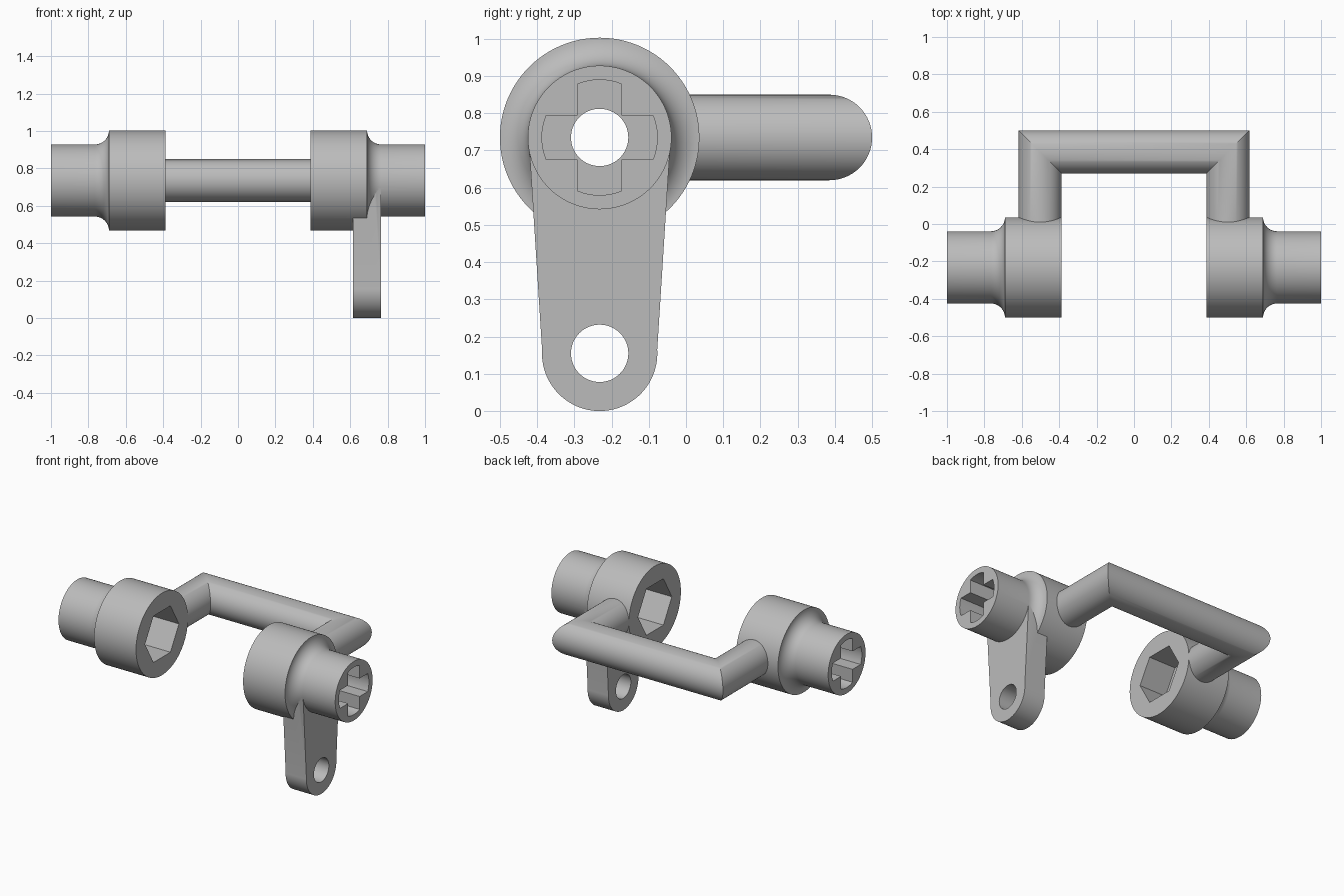
import bpy, bmesh, math

if "Cube" in bpy.data.objects:
    bpy.data.objects.remove(bpy.data.objects["Cube"])

CY, CZ = -0.232, 0.735          # hub axis (runs along x)
HUB_R, NECK_R, BORE_R = 0.268, 0.193, 0.077
IN_X, STEP_X, OUT_X = 0.387, 0.69, 1.0
SEG = 96

grey = bpy.data.materials.new("light grey")
grey.diffuse_color = (0.5, 0.5, 0.5, 1)
grey.use_nodes = True
grey.node_tree.nodes["Principled BSDF"].inputs["Base Color"].default_value = grey.diffuse_color


def loft(name, rings):
    """Skin a list of equal-length closed rings and cap both ends."""
    bm = bmesh.new()
    vs = [[bm.verts.new(p) for p in ring] for ring in rings]
    n = len(rings[0])
    for a, b in zip(vs, vs[1:]):
        for i in range(n):
            j = (i + 1) % n
            bm.faces.new((a[i], a[j], b[j], b[i]))
    bm.faces.new(vs[0])
    bm.faces.new(vs[-1])
    bmesh.ops.recalc_face_normals(bm, faces=bm.faces)
    me = bpy.data.meshes.new(name)
    bm.to_mesh(me)
    bm.free()
    me.materials.append(grey)
    ob = bpy.data.objects.new(name, me)
    bpy.context.collection.objects.link(ob)
    return ob


def prism(name, outline, x0, x1):
    return loft(name, [[(x, y, z) for y, z in outline] for x in (x0, x1)])


def arc(r, a0, a1, n, cz=CZ):
    """Arc in the y-z plane, angles in radians, both ends included."""
    return [(CY + r * math.cos(a0 + (a1 - a0) * i / n),
             cz + r * math.sin(a0 + (a1 - a0) * i / n)) for i in range(n + 1)]


def circle(r, cz=CZ, n=SEG, a0=0.0):
    return arc(r, a0, a0 + 2 * math.pi, n, cz)[:-1]


def boolean(ob, other, op):
    m = ob.modifiers.new("bool", 'BOOLEAN')
    m.operation, m.solver, m.object = op, 'EXACT', other
    bpy.context.view_layer.objects.active = ob
    bpy.ops.object.modifier_apply(modifier=m.name)
    bpy.data.objects.remove(other, do_unlink=True)


def smooth(ob):
    bpy.ops.object.select_all(action='DESELECT')
    ob.select_set(True)
    bpy.context.view_layer.objects.active = ob
    bpy.ops.object.shade_smooth_by_angle(angle=math.radians(30))


# cross-shaped socket outline: four arms with rounded tips
half, tip = 0.059, 0.155
da = math.asin(half / tip)
cross = []
for k in range(4):
    a = k * math.pi / 2
    cross += arc(tip, a - da, a + da, 8)
    cross += arc(half * math.sqrt(2), a + math.pi / 4, a + math.pi / 4, 1)[:1]

# hub profile: wide drum, concave fillet, narrow neck
fil = HUB_R - NECK_R
profile = [(IN_X, HUB_R)]
for i in range(13):
    t = i / 12 * math.pi / 2
    profile.append((STEP_X + fil - fil * math.cos(t), HUB_R - fil * math.sin(t)))
profile.append((OUT_X, NECK_R))

for side, s in (("left", -1), ("right", 1)):
    hub = loft(side + "_hub", [[(s * x, y, z) for y, z in circle(r)] for x, r in profile])

    # tapered lever hanging from the right hub
    if s == 1:
        low_r, low_z, top_r = 0.155, 0.155, NECK_R - 0.001
        tilt = math.asin((top_r - low_r) / (CZ - low_z))
        outline = arc(top_r, tilt, math.pi - tilt, 32)
        outline += arc(low_r, math.pi - tilt, 2 * math.pi + tilt, 48, low_z)
        lever = prism("lever", outline, 0.615, 0.765)
        boolean(lever, prism("pin_hole", circle(BORE_R, low_z), 0.5, 0.9), 'DIFFERENCE')
        boolean(hub, lever, 'UNION')

    # through bore, cross socket outside, hexagon socket inside
    boolean(hub, prism("bore", circle(BORE_R, n=64), s * 0.3, s * 1.1), 'DIFFERENCE')
    boolean(hub, prism("cross_socket", cross, s * 0.72, s * 1.1), 'DIFFERENCE')
    boolean(hub, prism("hex_socket", circle(0.175, n=6), s * 0.3, s * 0.58), 'DIFFERENCE')
    smooth(hub)

# U-shaped handle rod with mitred corners
ROD_R, ROD_X, ROD_Y = 0.115, 0.502, 0.385


def rod_ring(s, y, mitre):
    ring = []
    for i in range(64):
        a = 2 * math.pi * i / 64
        c = ROD_R * math.cos(a)
        ring.append((s * (ROD_X + c), y + mitre * c, CZ + ROD_R * math.sin(a)))
    return ring


rod = loft("handle_rod", [rod_ring(-1, -0.03, 0), rod_ring(-1, ROD_Y, 1),
                          rod_ring(1, ROD_Y, 1), rod_ring(1, -0.03, 0)])
smooth(rod)
